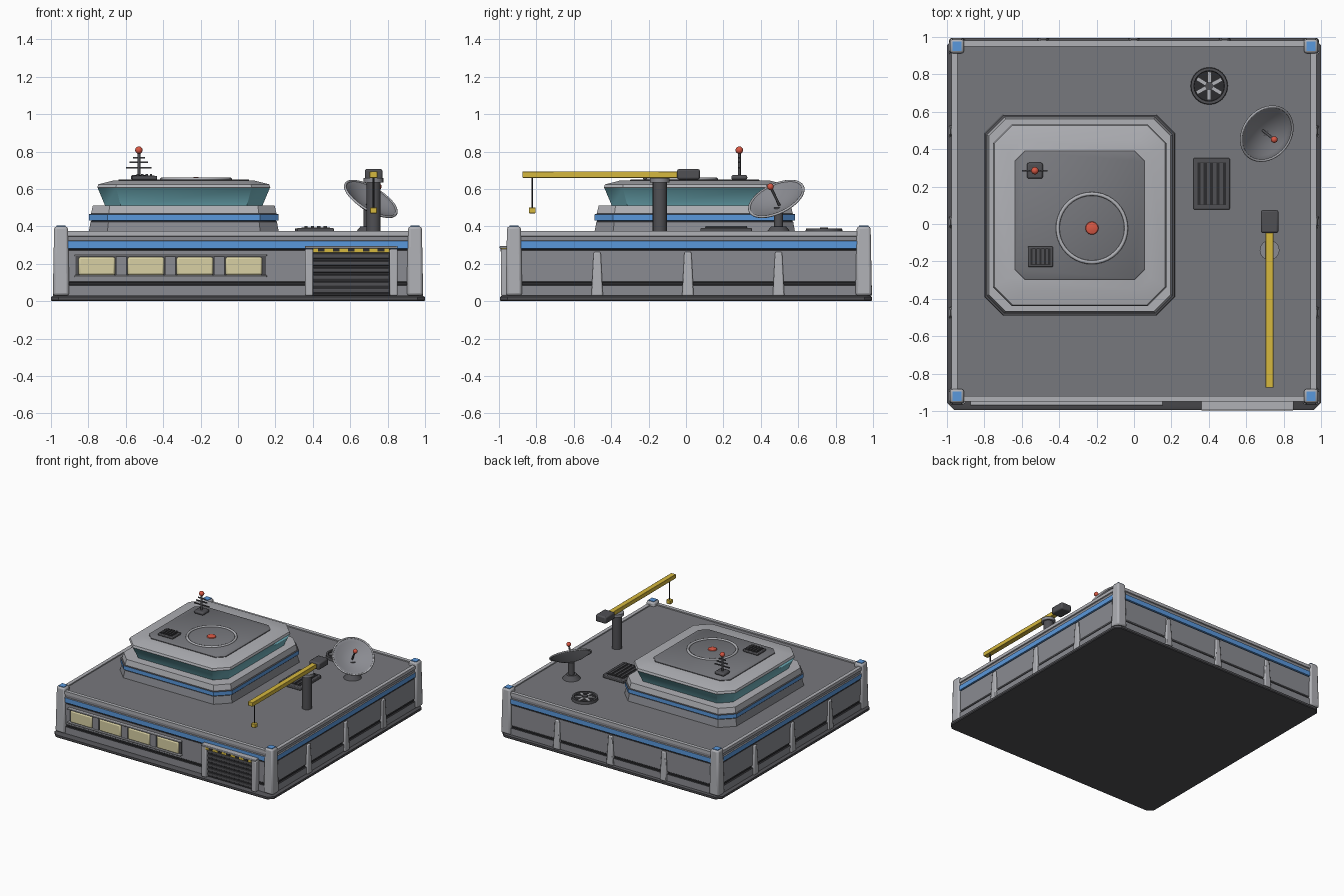
import bpy, bmesh, math
from mathutils import Vector

old = bpy.data.objects.get("Cube")
if old:
    bpy.data.objects.remove(old, do_unlink=True)


def material(name, hexcode):
    rgb = [int(hexcode[i:i + 2], 16) / 255 for i in (0, 2, 4)]
    col = [c / 12.92 if c < 0.04 else ((c + 0.055) / 1.055) ** 2.4 for c in rgb] + [1]
    m = bpy.data.materials.new(name)
    m.use_nodes = True
    m.diffuse_color = col
    m.node_tree.nodes["Principled BSDF"].inputs["Base Color"].default_value = col
    return m


ROOF = material("roof_grey", "77787d")
WALL = material("wall_grey", "8a8b91")
LIGHT = material("light_grey", "b0b1b6")
DARK = material("dark_grey", "505054")
BLACK = material("near_black", "2c2c2f")
BLUE = material("trim_blue", "5a98dc")
TEAL = material("glass_teal", "78bcc8")
YELLOW = material("crane_yellow", "d6b83e")
CREAM = material("window_cream", "d8d0a4")
RED = material("beacon_red", "d85844")


def finish(name, bm, mats, bevel=0):
    mesh = bpy.data.meshes.new(name)
    bmesh.ops.recalc_face_normals(bm, faces=bm.faces)
    bm.to_mesh(mesh)
    bm.free()
    ob = bpy.data.objects.new(name, mesh)
    bpy.context.collection.objects.link(ob)
    for m in mats:
        mesh.materials.append(m)
    if bevel:
        mod = ob.modifiers.new("bevel", "BEVEL")
        mod.width, mod.segments = bevel, 2
    bpy.ops.object.select_all(action="DESELECT")
    ob.select_set(True)
    bpy.context.view_layer.objects.active = ob
    bpy.ops.object.shade_smooth_by_angle(angle=math.radians(32))
    return ob


def skin(name, rings, mats):
    """Bridge closed rings of points; mats colour each step and the end cap."""
    bm = bmesh.new()
    loops = [[bm.verts.new(p) for p in ring] for ring in rings]
    slots = list(dict.fromkeys(mats))
    n = len(loops[0])
    for a, b, m in zip(loops, loops[1:], mats):
        for i in range(n):
            j = (i + 1) % n
            bm.faces.new((a[i], a[j], b[j], b[i])).material_index = slots.index(m)
    bm.faces.new(loops[0][::-1]).material_index = slots.index(mats[0])
    bm.faces.new(loops[-1]).material_index = slots.index(mats[-1])
    return finish(name, bm, slots)


def octagon(cx, cy, hx, hy, cut, z):
    c = [(hx, cut - hy), (hx, hy - cut), (hx - cut, hy), (cut - hx, hy)]
    return [(cx + s * x, cy + s * y, z) for s in (1, -1) for x, y in c]


def tiers(name, cx, cy, hx, hy, cut, steps):
    """Stack of cut-corner rings: (inset, height, colour above it)."""
    rings = [octagon(cx, cy, hx - i, hy - i, max(cut - 0.4 * i, 0.01), z) for i, z, m in steps]
    return skin(name, rings, [m for i, z, m in steps])


def revolve(name, profile, mat, base, axis=(0, 0, 1), n=24):
    turn = Vector((0, 0, 1)).rotation_difference(Vector(axis))
    rings = [[Vector(base) + turn @ Vector((r * math.cos(math.tau * k / n),
              r * math.sin(math.tau * k / n), h)) for k in range(n)] for r, h in profile]
    return skin(name, rings, [mat] * len(rings))


def rod(name, a, b, r, mat, r2=None, n=16):
    d = Vector(b) - Vector(a)
    return revolve(name, [(r, 0), (r if r2 is None else r2, d.length)], mat, a, d, n)


def box(name, c, size, mat, bevel=0, turn=0, taper=1):
    bm = bmesh.new()
    bmesh.ops.create_cube(bm, size=1)
    ca, sa = math.cos(turn), math.sin(turn)
    for v in bm.verts:
        k = taper if v.co.z > 0 else 1
        x, y, z = v.co.x * size[0] * k, v.co.y * size[1] * k, v.co.z * size[2]
        v.co = (c[0] + x * ca - y * sa, c[1] + x * sa + y * ca, c[2] + z)
    return finish(name, bm, [mat], bevel)


def ball(name, c, r, mat):
    bm = bmesh.new()
    bmesh.ops.create_uvsphere(bm, u_segments=16, v_segments=10, radius=r)
    bmesh.ops.translate(bm, verts=bm.verts, vec=c)
    return finish(name, bm, [mat])


def ring(name, c, r, tube, mat, axis=(0, 0, 1)):
    bpy.ops.mesh.primitive_torus_add(location=c, major_radius=r, minor_radius=tube,
                                     major_segments=40, minor_segments=8)
    ob = bpy.context.object
    ob.name = name
    ob.rotation_euler = Vector((0, 0, 1)).rotation_difference(Vector(axis)).to_euler()
    ob.data.materials.append(mat)
    bpy.ops.object.shade_smooth()


def vent(name, x, y, z, w, d, h, n):
    box(name + "_frame", (x, y, z + h / 2), (w, d, h), DARK, 0.006)
    box(name + "_grille", (x, y, z + h), (w * 0.78, d * 0.82, 0.006), BLACK)
    for k in range(n):
        sx = x + w * 0.7 * ((k + 0.5) / n - 0.5)
        box(name + "_slat", (sx, y, z + h + 0.004), (w * 0.36 / n, d * 0.8, 0.01), DARK)


# Ground plate and main block
CY = 0.015
tiers("ground_plate", 0, 0, 1.0, 0.995, 0.04,
      [(0.005, 0, DARK), (0, 0.006, DARK), (0, 0.022, DARK), (0.012, 0.03, DARK)])
tiers("main_block", 0, CY, 0.975, 0.965, 0.03, [
    (0, 0.03, WALL), (0, 0.085, BLACK), (0.012, 0.088, BLACK), (0.012, 0.1, WALL),
    (0.006, 0.105, WALL), (0.006, 0.272, BLACK), (0.012, 0.275, BLACK), (0.012, 0.28, BLUE),
    (0, 0.283, BLUE), (0, 0.322, WALL), (0.008, 0.326, WALL), (0.008, 0.347, LIGHT),
    (0, 0.35, LIGHT), (0, 0.375, LIGHT), (0.03, 0.375, LIGHT), (0.03, 0.366, ROOF)])

# Corner posts with blue caps
for sx in (-1, 1):
    for sy in (-1, 1):
        x, y = sx * 0.946, CY + sy * 0.935
        box("corner_post", (x, y, 0.215), (0.088, 0.088, 0.37), LIGHT, 0.014, taper=0.84)
        box("post_cap", (x, y, 0.4), (0.05, 0.05, 0.008), BLUE)

# Tapered wall ribs on both sides and the back
for k in (-0.485, 0, 0.485):
    for sx in (-1, 1):
        box("side_rib", (sx * 0.968, CY + k - 0.005, 0.146), (0.045, 0.062, 0.235), LIGHT, 0.007, taper=0.6)
    box("back_rib", (k, 0.975, 0.146), (0.062, 0.04, 0.235), LIGHT, 0.007, taper=0.6)

# Front window strip
box("window_recess", (-0.36, -0.944, 0.19), (1.02, 0.008, 0.11), DARK)
for k in range(4):
    x = -0.755 + 0.262 * k
    box("window", (x, -0.95, 0.188), (0.196, 0.028, 0.096), CREAM, 0.01)
    if k < 3:
        box("window_divider", (x + 0.131, -0.948, 0.188), (0.055, 0.02, 0.1), WALL)
for z in (0.134, 0.246):
    box("window_rail", (-0.36, -0.955, z), (1.03, 0.03, 0.01), LIGHT, 0.003)

# Garage door
box("garage_door", (0.605, -0.95, 0.15), (0.42, 0.02, 0.24), BLACK)
for k in range(6):
    box("door_slat", (0.605, -0.962, 0.055 + 0.037 * k), (0.41, 0.01, 0.022), DARK, 0.003)
for x in (0.38, 0.832):
    box("door_jamb", (x, -0.965, 0.155), (0.042, 0.05, 0.25), LIGHT, 0.006)
box("door_lintel", (0.605, -0.968, 0.289), (0.495, 0.056, 0.014), LIGHT, 0.004)
box("hazard_bar", (0.605, -0.97, 0.272), (0.41, 0.04, 0.022), YELLOW)
for k in range(5):
    box("hazard_mark", (0.445 + 0.08 * k, -0.991, 0.274), (0.036, 0.004, 0.016), BLACK)

# Command tower
TX, TY = -0.29, 0.047
tiers("tower_base", TX, TY, 0.51, 0.538, 0.1, [
    (0, 0.36, WALL), (0.012, 0.425, DARK), (0.018, 0.43, BLUE), (0.003, 0.433, BLUE),
    (0.003, 0.465, DARK), (0.014, 0.468, LIGHT), (0.024, 0.512, LIGHT)])
tiers("tower_visor", TX, TY, 0.463, 0.486, 0.1, [
    (0.045, 0.505, TEAL), (0.003, 0.605, LIGHT), (0, 0.608, LIGHT), (0.006, 0.625, LIGHT),
    (0.085, 0.645, LIGHT)])
tiers("landing_deck", TX, TY, 0.35, 0.346, 0.055,
      [(0, 0.64, DARK), (0, 0.648, DARK), (0.006, 0.652, ROOF)])

# Tower roof fittings
PX, PY = -0.225, -0.022
ring("pad_ring", (PX, PY, 0.652), 0.183, 0.01, LIGHT)
revolve("pad_beacon", [(0.036, 0), (0.032, 0.008), (0.014, 0.013)], RED, (PX, PY, 0.65))
vent("tower_vent", -0.5, -0.175, 0.65, 0.135, 0.11, 0.02, 4)
AX, AY = -0.53, 0.285
box("antenna_base", (AX, AY, 0.662), (0.085, 0.085, 0.026), DARK, 0.01)
rod("antenna_mast", (AX, AY, 0.65), (AX, AY, 0.8), 0.008, DARK)
for z, w in ((0.715, 0.135), (0.742, 0.1), (0.768, 0.065)):
    box("antenna_bar", (AX, AY, z), (w, 0.008, 0.008), DARK)
ball("antenna_light", (AX, AY, 0.808), 0.02, RED)

# Roof fan and vent
FX, FY = 0.402, 0.738
revolve("fan_housing", [(0.1, 0), (0.097, 0.024), (0.082, 0.024), (0.08, 0.01)], DARK, (FX, FY, 0.364))
rod("fan_well", (FX, FY, 0.366), (FX, FY, 0.377), 0.081, BLACK)
for k in range(6):
    a = math.tau * k / 6 + 0.5
    box("fan_blade", (FX + 0.045 * math.cos(a), FY + 0.045 * math.sin(a), 0.383),
        (0.062, 0.021, 0.006), LIGHT, turn=a)
rod("fan_hub", (FX, FY, 0.37), (FX, FY, 0.394), 0.022, DARK)
vent("roof_vent", 0.415, 0.215, 0.364, 0.195, 0.275, 0.028, 4)

# Satellite dish
AIM = Vector((0.48, -0.38, 0.79)).normalized()
RIM = Vector((0.71, 0.483, 0.547))
rod("dish_foot", (0.695, 0.495, 0.364), (0.695, 0.495, 0.4), 0.07, DARK, 0.04)
rod("dish_stand", (0.695, 0.495, 0.39), (0.695, 0.495, 0.5), 0.024, DARK)
revolve("dish_bowl", [(0.03, -0.052), (0.09, -0.036), (0.135, -0.014), (0.16, 0.003),
                      (0.153, 0.003), (0.13, -0.008), (0.085, -0.028), (0.03, -0.042)],
        WALL, RIM, AIM, 32)
ring("dish_rim", RIM, 0.156, 0.007, LIGHT, AIM)
rod("dish_feed", RIM - AIM * 0.045, RIM + AIM * 0.08, 0.007, DARK)
ball("dish_feed_tip", RIM + AIM * 0.083, 0.018, RED)

# Crane
CX, PYC = 0.725, -0.14
rod("crane_post", (CX, PYC, 0.364), (CX, PYC, 0.645), 0.038, DARK)
rod("crane_collar", (CX, PYC, 0.636), (CX, PYC, 0.66), 0.053, WALL)
box("crane_boom", (CX, -0.45, 0.677), (0.042, 0.85, 0.034), YELLOW, 0.003)
box("crane_counterweight", (CX, 0.013, 0.679), (0.094, 0.122, 0.056), DARK, 0.01)
rod("crane_cable", (CX, -0.822, 0.665), (CX, -0.822, 0.49), 0.005, BLACK, n=8)
box("crane_hook", (CX, -0.822, 0.486), (0.037, 0.037, 0.032), YELLOW, 0.004)
